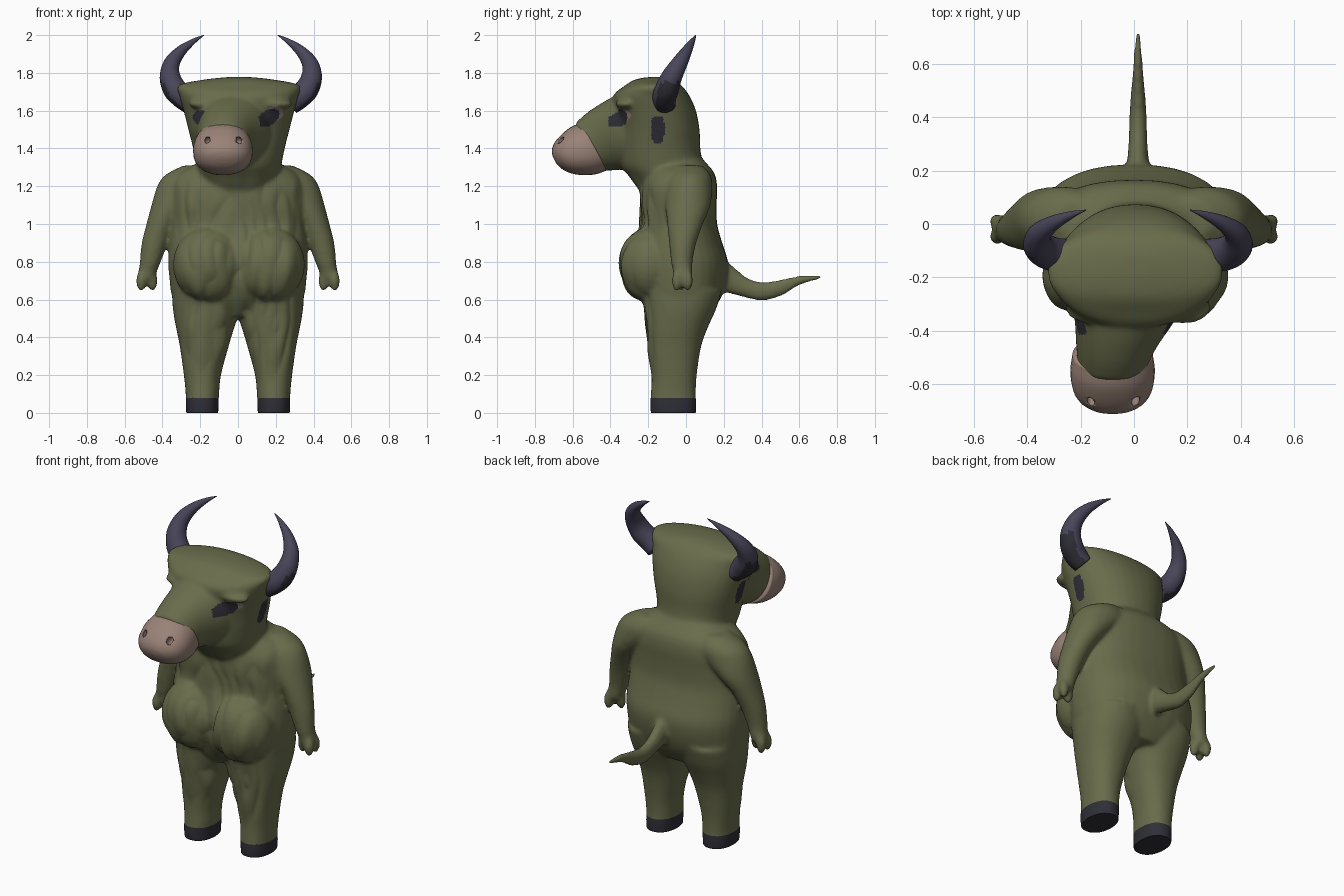
import bpy, bmesh, math
from mathutils import Vector, noise


def mat(name, rgb):
    m = bpy.data.materials.new(name)
    m.diffuse_color = (*rgb, 1)
    return m


GREEN = mat("olive_hide", (0.14, 0.15, 0.07))
PINK = mat("muzzle_skin", (0.32, 0.225, 0.185))
HORN = mat("horn_slate", (0.065, 0.06, 0.10))
DARK = mat("hoof_dark", (0.028, 0.028, 0.038))


def smooth_rings(rings, k=4):
    """Catmull-Rom steps between the given rings."""
    R = [tuple(Vector(q) for q in r) for r in rings]
    out = []
    for i in range(len(R) - 1):
        P = (R[max(i - 1, 0)], R[i], R[i + 1], R[min(i + 2, len(R) - 1)])
        for j in range(k):
            t = j / k
            out.append(tuple(0.5 * (2 * b + (c - a) * t + (2 * a - 5 * b + 4 * c - d) * t * t
                                    + (3 * b - a - 3 * c + d) * t ** 3) for a, b, c, d in zip(*P)))
    return out + [R[-1]]


def loft(bm, rings, n=32, p=2.4):
    """Skin rings (centre, u, v) with super-ellipse sections and cap the ends."""
    rows = []
    for c, u, v in smooth_rings(rings):
        row = []
        for i in range(n):
            a = 2 * math.pi * i / n
            ca, sa = math.cos(a), math.sin(a)
            x = math.copysign(abs(ca) ** (2 / p), ca)
            y = math.copysign(abs(sa) ** (2 / p), sa)
            row.append(bm.verts.new(c + u * x + v * y))
        rows.append(row)
    for r0, r1 in zip(rows, rows[1:]):
        for i in range(n):
            j = (i + 1) % n
            bm.faces.new((r0[i], r0[j], r1[j], r1[i]))
    bm.faces.new(rows[0][::-1])
    bm.faces.new(rows[-1])


def stack(bm, rows, s=1, p=2.4):
    """Horizontal rings given as (z, x0, x1, y0, y1); s mirrors in x."""
    loft(bm, [((s * (a + b) / 2, (c + d) / 2, z), ((b - a) / 2, 0, 0), (0, (d - c) / 2, 0))
              for z, a, b, c, d in rows], p=p)


def ball(bm, c, r):
    ret = bmesh.ops.create_uvsphere(bm, u_segments=24, v_segments=16, radius=1)
    for v in ret["verts"]:
        v.co = Vector((v.co.x * r[0] + c[0], v.co.y * r[1] + c[1], v.co.z * r[2] + c[2]))


def make(name, bm, mats):
    bmesh.ops.recalc_face_normals(bm, faces=bm.faces)
    me = bpy.data.meshes.new(name)
    bm.to_mesh(me)
    bm.free()
    ob = bpy.data.objects.new(name, me)
    bpy.context.collection.objects.link(ob)
    for m in mats:
        me.materials.append(m)
    return ob


def finish(me, mats):
    me.materials.clear()
    for m in mats:
        me.materials.append(m)
    for f in me.polygons:
        f.use_smooth = True
        f.material_index = 0


def bake(ob, mats):
    """Apply the modifier stack and restore the material slots."""
    dg = bpy.context.evaluated_depsgraph_get()
    me = bpy.data.meshes.new_from_object(ob.evaluated_get(dg))
    ob.modifiers.clear()
    ob.data = me
    finish(me, mats)
    return me


# ---- body: overlapping shells fused by a voxel remesh ----
bm = bmesh.new()
# torso
stack(bm, [(z, -w, w, a, b) for z, w, a, b in (
    (0.51, 0.15, -0.17, 0.12), (0.56, 0.28, -0.21, 0.155), (0.62, 0.348, -0.245, 0.19),
    (0.70, 0.362, -0.275, 0.215),
    (0.80, 0.37, -0.285, 0.222), (0.90, 0.365, -0.265, 0.192), (1.00, 0.355, -0.24, 0.165),
    (1.10, 0.355, -0.245, 0.162), (1.20, 0.35, -0.24, 0.165), (1.27, 0.31, -0.215, 0.15),
    (1.32, 0.22, -0.19, 0.11), (1.36, 0.17, -0.17, 0.075))], p=2.3)
# neck and skull, widening to a flat brow
stack(bm, [(z, -w + 0.005, w + 0.005, a, b) for z, w, a, b in (
    (1.18, 0.20, -0.25, 0.11), (1.25, 0.215, -0.30, 0.10), (1.31, 0.225, -0.345, 0.09),
    (1.40, 0.243, -0.36, 0.076), (1.50, 0.268, -0.365, 0.072), (1.60, 0.294, -0.38, 0.053),
    (1.68, 0.315, -0.385, 0.018), (1.735, 0.322, -0.32, -0.025), (1.765, 0.18, -0.27, -0.07),
    (1.778, 0.06, -0.2, -0.12))], p=2.15)
# snout, turned a little to one side
loft(bm, [((x, y, (a + b) / 2), (w, 0, 0), (0, -t, (b - a) / 2)) for x, y, a, b, w, t in (
    (-0.01, -0.18, 1.34, 1.73, 0.25, 0), (-0.03, -0.34, 1.295, 1.68, 0.195, 0.03),
    (-0.065, -0.45, 1.283, 1.60, 0.152, 0.06), (-0.08, -0.53, 1.285, 1.53, 0.13, 0.06))], p=2.1)
# tail
loft(bm, [((0.015, y, z), (w, 0, 0), (0, t, h)) for y, z, w, h, t in (
    (0.12, 0.76, 0.055, 0.08, 0.04), (0.21, 0.715, 0.043, 0.07, 0.03),
    (0.30, 0.668, 0.036, 0.05, 0.02), (0.40, 0.643, 0.033, 0.05, 0),
    (0.50, 0.663, 0.026, 0.042, -0.01), (0.60, 0.702, 0.018, 0.026, -0.005),
    (0.70, 0.718, 0.013, 0.014, 0), (0.715, 0.718, 0.011, 0.011, 0))], p=2)
for s in (-1, 1):
    # legs
    stack(bm, [(-0.03, 0.105, 0.272, -0.185, 0.05), (0.04, 0.103, 0.277, -0.19, 0.055),
               (0.10, 0.10, 0.277, -0.187, 0.052), (0.20, 0.09, 0.287, -0.183, 0.057),
               (0.35, 0.05, 0.308, -0.20, 0.08), (0.45, 0.02, 0.328, -0.215, 0.115),
               (0.55, -0.01, 0.345, -0.225, 0.16), (0.65, -0.01, 0.35, -0.24, 0.19)], s, p=2.2)
    # arms
    stack(bm, [(1.31, 0.12, 0.29, -0.05, 0.09), (1.26, 0.10, 0.385, -0.09, 0.13),
               (1.20, 0.12, 0.428, -0.11, 0.14), (1.10, 0.24, 0.458, -0.11, 0.13),
               (1.00, 0.325, 0.485, -0.10, 0.09), (0.90, 0.37, 0.51, -0.09, 0.055),
               (0.80, 0.408, 0.52, -0.08, 0.035), (0.75, 0.428, 0.527, -0.07, 0.035),
               (0.71, 0.438, 0.53, -0.065, 0.03)], s, p=2)
    # fingers
    for x, y, z in ((0.453, -0.025, 0.70), (0.512, -0.048, 0.698), (0.512, 0.01, 0.70)):
        ball(bm, (s * x, y, z), (0.028, 0.028, 0.057))
    # sagging belly lumps
    ball(bm, (s * 0.165 + 0.005, -0.195, 0.785), (0.185, 0.158, 0.20))
    # brow ridges
    ball(bm, (s * 0.17 + 0.015, -0.315, 1.635), (0.105, 0.06, 0.03))
HIDE = [GREEN, DARK, PINK]
body = make("body", bm, HIDE)
rm = body.modifiers.new("fuse", "REMESH")
rm.mode = "VOXEL"
rm.voxel_size = 0.0105
sm = body.modifiers.new("soften", "SMOOTH")
sm.factor = 0.5
sm.iterations = 14
me = bake(body, HIDE)

# stretched folds on the front of the trunk, and flat soles
normals = [v.normal.copy() for v in me.vertices]
for v, nrm in zip(me.vertices, normals):
    c = v.co
    if 0.15 < c.z < 1.28 and nrm.y < 0 and abs(c.x) < 0.34:
        fade = min(1, (c.z - 0.15) / 0.2, (1.28 - c.z) / 0.2, (0.34 - abs(c.x)) / 0.08) * min(1, -nrm.y * 1.5)
        f = noise.noise(Vector((c.x * 14, c.y * 5, c.z * 4.5)))
        v.co = c + nrm * (0.024 * fade * (abs(f) - 0.25))
    v.co.z = max(v.co.z, 0)


def oval(a, b, ca, cb, ra, rb, k=2):
    return abs((a - ca) / ra) ** k + abs((b - cb) / rb) ** k < 1


# hooves, eyes, eye rim and ear patches by position
for f in me.polygons:
    x, y, z = f.center
    if z < 0.08:
        f.material_index = 1
    elif 1.4 < z < 1.66 and -0.41 < y < -0.2:
        if oval(x, z - (x - 0.16) * 0.35, 0.16, 1.562, 0.058, 0.045) or oval(x, z, -0.198, 1.565, 0.042, 0.038):
            f.material_index = 1
        elif oval(x, z, 0.2, 1.588, 0.04, 0.038):
            f.material_index = 2
    elif abs(f.normal.x) > 0.4 and oval(y, z, -0.15, 1.5, 0.037, 0.072, 3):
        f.material_index = 1

# ---- muzzle with nostril dents ----
bm = bmesh.new()
loft(bm, [((-0.08, y, z), (w, 0, 0), (0, -0.46 * h, 0.887 * h)) for y, z, w, h in (
    (-0.47, 1.415, 0.10, 0.10), (-0.485, 1.41, 0.145, 0.138), (-0.50, 1.405, 0.152, 0.143),
    (-0.55, 1.386, 0.158, 0.14), (-0.61, 1.364, 0.15, 0.118), (-0.655, 1.35, 0.125, 0.09),
    (-0.685, 1.342, 0.08, 0.055), (-0.697, 1.34, 0.03, 0.02))], p=2.2)
muzzle = make("muzzle", bm, [PINK])
bm = bmesh.new()
for x in (-0.158, 0.002):
    ball(bm, (x, -0.645, 1.435), (0.02, 0.035, 0.026))
cutter = make("nostril_cutter", bm, [PINK])
cutter.hide_render = True
cut = muzzle.modifiers.new("nostrils", "BOOLEAN")
cut.operation = "DIFFERENCE"
cut.object = cutter
bake(muzzle, [PINK])
bpy.data.objects.remove(cutter)

# ---- horns ----
PATH = ((0.26, -0.11, 1.63, 0.055), (0.305, -0.115, 1.67, 0.063), (0.35, -0.10, 1.715, 0.063),
        (0.375, -0.075, 1.78, 0.055), (0.366, -0.035, 1.85, 0.043), (0.318, 0.003, 1.915, 0.029),
        (0.25, 0.034, 1.968, 0.014), (0.195, 0.052, 2.0, 0.002))
for side, s in (("left", 1), ("right", -1)):
    pts = [Vector((s * x + 0.015, y, z)) for x, y, z, r in PATH]
    rings = []
    for i, c in enumerate(pts):
        t = (pts[min(i + 1, len(pts) - 1)] - pts[max(i - 1, 0)]).normalized()
        u = t.cross(Vector((0, 1, 0))).normalized()
        r = PATH[i][3]
        rings.append((c, u * r, t.cross(u) * r))
    bm = bmesh.new()
    loft(bm, rings, n=32, p=2)
    hm = make(side + "_horn", bm, [HORN, DARK]).data
    finish(hm, [HORN, DARK])
    # dark outer patch at the root
    for f in hm.polygons:
        if f.center.z < 1.75 and f.normal.x * s > 0.25 and f.normal.y > -0.75:
            f.material_index = 1
